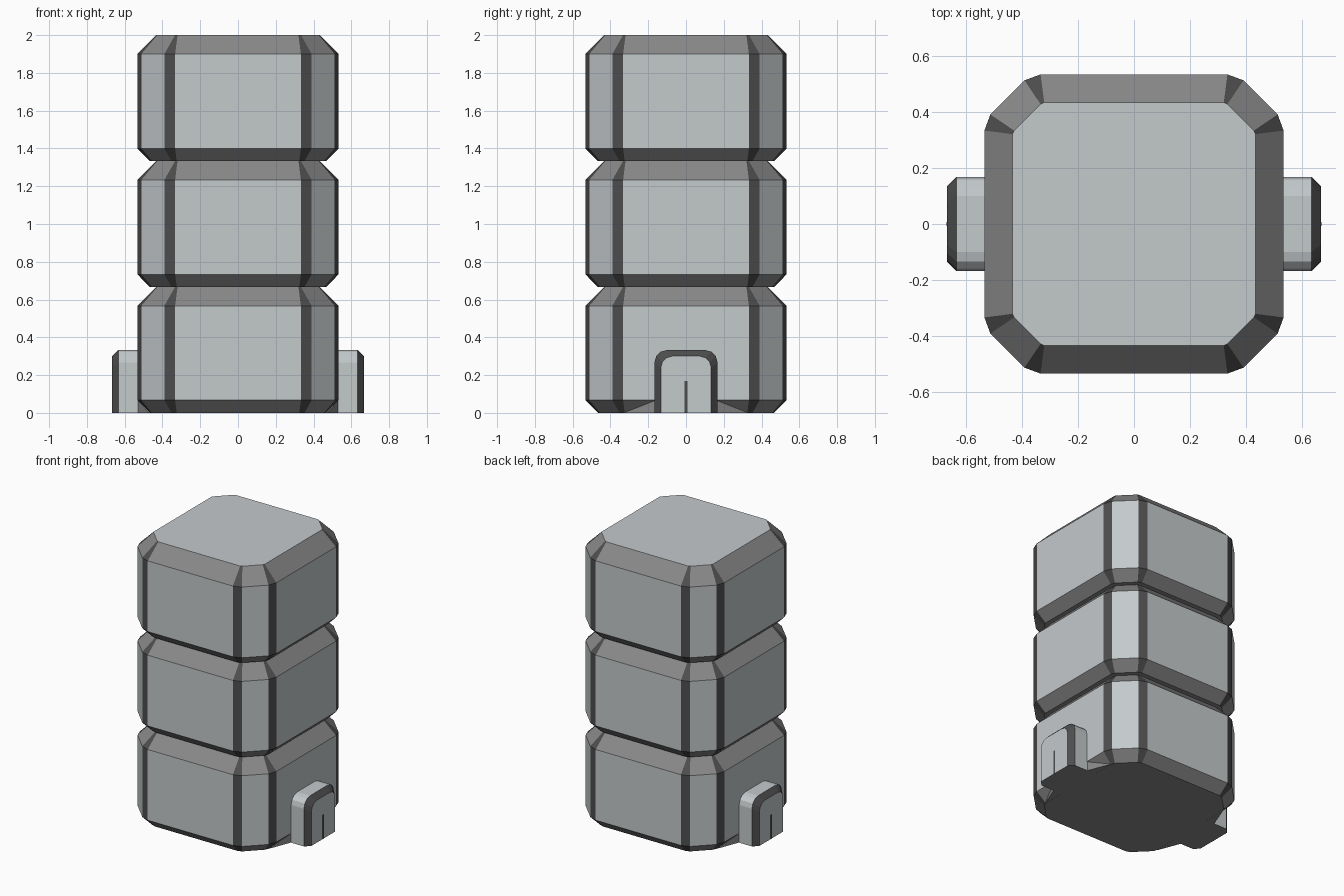
import bpy, bmesh, math

if "Cube" in bpy.data.objects:
    bpy.data.objects.remove(bpy.data.objects["Cube"])


def material(name, rgb):
    m = bpy.data.materials.new(name)
    m.diffuse_color = (*rgb, 1)
    m.use_nodes = True
    m.node_tree.nodes["Principled BSDF"].inputs["Base Color"].default_value = m.diffuse_color
    return m


MATS = [material("pale grey", (0.55, 0.585, 0.60)),
        material("mid grey", (0.25, 0.25, 0.25)),
        material("dark grey", (0.075, 0.075, 0.075))]
BODY, EDGE, DARK = 0, 1, 2


def loft(name, rings, rule, caps):
    """Join closed rings; rule(level, side) gives each face's material."""
    bm = bmesh.new()
    levels = [[bm.verts.new(p) for p in ring] for ring in rings]
    n = len(rings[0])
    for lv in range(len(levels) - 1):
        a, b = levels[lv], levels[lv + 1]
        for i in range(n):
            j = (i + 1) % n
            bm.faces.new((a[i], a[j], b[j], b[i])).material_index = rule(lv, i)
    for ring, mat in zip((levels[0][::-1], levels[-1]), caps):
        bm.faces.new(ring).material_index = mat
    bmesh.ops.recalc_face_normals(bm, faces=bm.faces)
    me = bpy.data.meshes.new(name)
    bm.to_mesh(me)
    bm.free()
    for m in MATS:
        me.materials.append(m)
    ob = bpy.data.objects.new(name, me)
    bpy.context.collection.objects.link(ob)
    return ob


# Square with double-bevelled corners, t = 0 full width, t = 1 bevelled top
def body_ring(t, z):
    wide = [(0.533, 0.333), (0.512, 0.39), (0.39, 0.512), (0.333, 0.533)]
    narrow = [(0.433, 0.32), (0.427, 0.333), (0.333, 0.427), (0.32, 0.433)]
    pts = []
    for k in range(4):
        c, s = round(math.cos(k * math.pi / 2)), round(math.sin(k * math.pi / 2))
        for (ax, ay), (bx, by) in zip(wide, narrow):
            x, y = ax + (bx - ax) * t, ay + (by - ay) * t
            pts.append((c * x - s * y, s * x + c * y, z))
    return pts


# Three stacked body blocks
H = 2 / 3
for k in range(3):
    z = k * H
    loft(f"body_block_{k + 1}",
         [body_ring(0.667, z), body_ring(0, z + 0.067),
          body_ring(0, z + H - 0.1), body_ring(1, z + H)],
         lambda lv, i: DARK if i % 2 == 0 else (BODY if lv == 1 else EDGE),
         (EDGE, BODY))


# Arched outline for the side tabs
def arch(x, half, top, r):
    pts = [(x, -half, 0), (x, half, 0)]
    for side in (1, -1):
        for q in range(4):
            a = math.radians(30 * q if side == 1 else 90 - 30 * q)
            pts.append((x, side * (half - r + r * math.cos(a)),
                        top - r + r * math.sin(a)))
    return pts


for s, label in ((1, "right"), (-1, "left")):
    # Side tab with a dark bevelled rim
    loft(f"{label}_tab",
         [arch(s * 0.45, 0.167, 0.333, 0.067), arch(s * 0.633, 0.167, 0.333, 0.067),
          arch(s * 0.667, 0.133, 0.3, 0.06)],
         lambda lv, i: EDGE if i == 0 else (DARK if lv == 1 else BODY),
         (BODY, BODY))
    # Thin slot line on the tab face
    loft(f"{label}_tab_slot",
         [[(s * x, y, z) for y, z in ((-0.007, 0), (0.007, 0), (0.007, 0.17), (-0.007, 0.17))]
          for x in (0.664, 0.668)],
         lambda lv, i: DARK, (DARK, DARK))
    # Small wedges joining the tab to the bottom bevel
    for d, where in ((1, "back"), (-1, "front")):
        loft(f"{label}_{where}_wedge",
             [[(s * 0.467, d * 0.16, 0), (s * 0.533, d * 0.16, 0), (s * 0.533, d * 0.16, 0.067)],
              [(s * 0.467, d * 0.327, 0), (s * 0.468, d * 0.327, 0), (s * 0.468, d * 0.327, 0.001)]],
             lambda lv, i: EDGE, (EDGE, EDGE))
